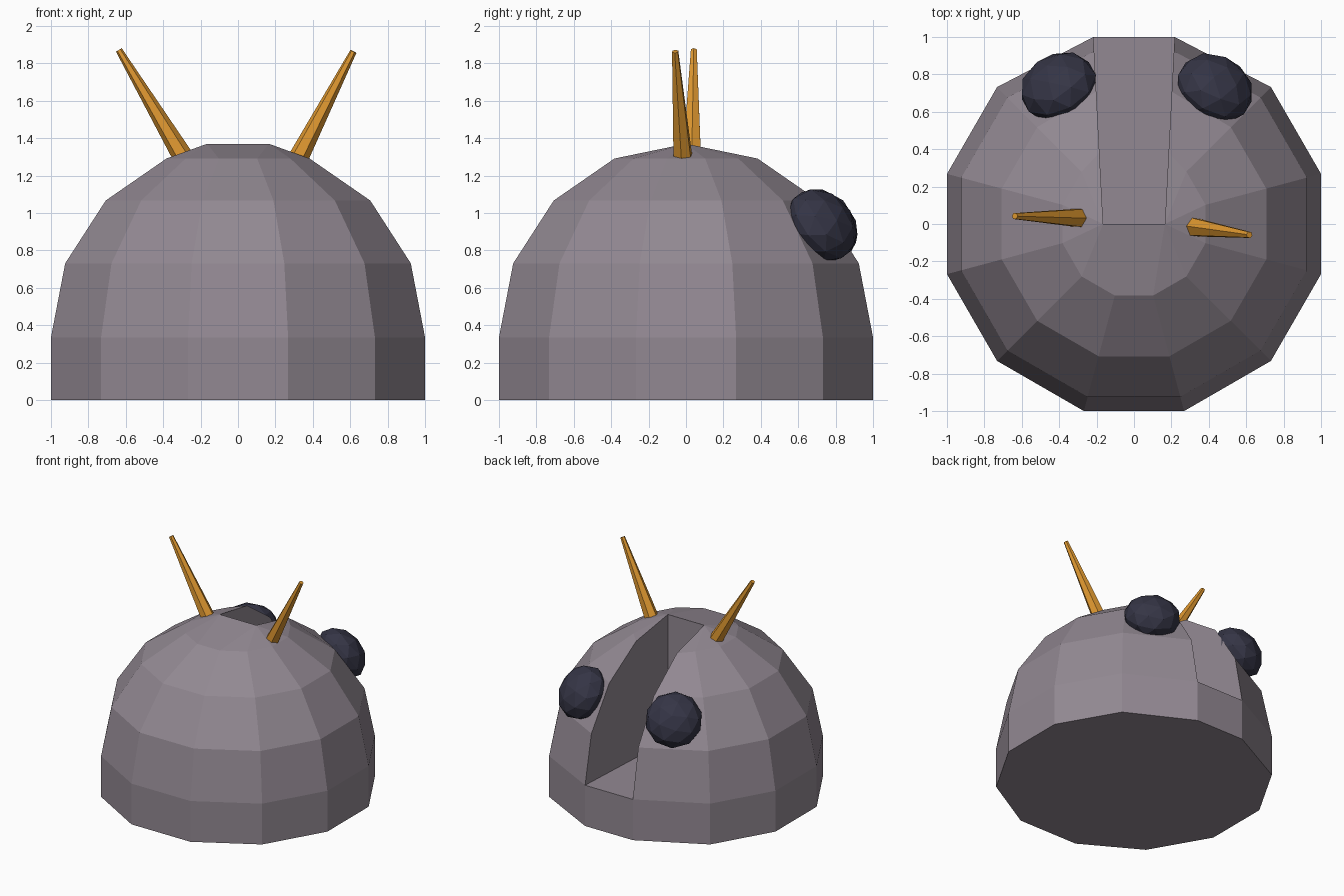
import bpy, bmesh
from math import sin, cos, radians
from mathutils import Vector

if "Cube" in bpy.data.objects:
    bpy.data.objects.remove(bpy.data.objects["Cube"])


def material(name, color):
    m = bpy.data.materials.new(name)
    m.diffuse_color = (*color, 1)
    m.use_nodes = True
    m.node_tree.nodes["Principled BSDF"].inputs["Base Color"].default_value = m.diffuse_color
    return m


def finish(bm, name, mat):
    bmesh.ops.recalc_face_normals(bm, faces=bm.faces[:])
    me = bpy.data.meshes.new(name)
    bm.to_mesh(me)
    bm.free()
    ob = bpy.data.objects.new(name, me)
    bpy.context.collection.objects.link(ob)
    me.materials.append(mat)
    return ob


shell_mat = material("shell_grey", (0.29, 0.25, 0.29))
horn_mat = material("horn_orange", (0.75, 0.32, 0.03))
eye_mat = material("eye_dark", (0.035, 0.035, 0.06))

# Domed shell: 12-sided half sphere on a short straight skirt, slot along the back
N, R, BASE = 12, 1.0353, 0.335
SLOT, FLARE = 0.165, 0.052
bm = bmesh.new()
levels = [(R, 0)] + [(R * cos(radians(a)), BASE + R * sin(radians(a)))
                     for a in (0, 22.5, 45, 67.5)]
rings = []
for r, z in levels:
    ring = []
    for i in range(N):
        a = radians(15 + 30 * i)
        x, y = r * cos(a), r * sin(a)
        if i in (2, 3):                      # slot edges run almost parallel
            x = (SLOT + FLARE * y) * (1 if i == 2 else -1)
        ring.append(bm.verts.new((x, y, z)))
    rings.append(ring)
top_r, top_l = [bm.verts.new((s * SLOT, 0, BASE + R)) for s in (1, -1)]
low_r, low_l = [bm.verts.new((s * SLOT, 0, BASE)) for s in (1, -1)]

bm.faces.new(rings[0])
for j in range(4):
    for i in range(N):
        if i == 2 and j > 0:
            continue
        k = (i + 1) % N
        bm.faces.new((rings[j][i], rings[j][k], rings[j + 1][k], rings[j + 1][i]))
for i in range(N):
    a, b = rings[4][i], rings[4][(i + 1) % N]
    if i == 8:
        bm.faces.new((a, b, top_r, top_l))
    elif i != 2:
        bm.faces.new((a, b, top_l if 3 <= i <= 7 else top_r))

# Slot floor, end wall and side walls
bm.faces.new((rings[1][2], rings[1][3], low_l, low_r))
bm.faces.new((low_r, low_l, top_l, top_r))
for i, top, low in ((2, top_r, low_r), (3, top_l, low_l)):
    bm.faces.new([rings[j][i] for j in range(1, 5)] + [top, low])
finish(bm, "domed_shell", shell_mat)


# Horns: tapered six-sided spikes
def horn(name, start, tip):
    start, tip = Vector(start), Vector(tip)
    d = tip - start
    bm = bmesh.new()
    bmesh.ops.create_cone(bm, cap_ends=True, segments=6,
                          radius1=0.056, radius2=0.018, depth=d.length)
    ob = finish(bm, name, horn_mat)
    ob.location = (start + tip) / 2
    ob.rotation_mode = 'QUATERNION'
    ob.rotation_quaternion = d.to_track_quat('Z', 'Y')


horn("left_horn", (-0.285, 0.032, 1.285), (-0.637, 0.042, 1.872))
horn("right_horn", (0.31, -0.015, 1.27), (0.617, -0.058, 1.864))


# Eyes: faceted balls flattened against the shell
def eye(name, pos):
    bm = bmesh.new()
    bmesh.ops.create_icosphere(bm, subdivisions=2, radius=1)
    ob = finish(bm, name, eye_mat)
    ob.location = pos
    ob.scale = (0.215, 0.215, 0.16)
    ob.rotation_mode = 'QUATERNION'
    ob.rotation_quaternion = (Vector(pos) - Vector((0, 0, BASE))).to_track_quat('Z', 'Y')


eye("left_eye", (-0.402, 0.733, 0.935))
eye("right_eye", (0.432, 0.725, 0.935))
